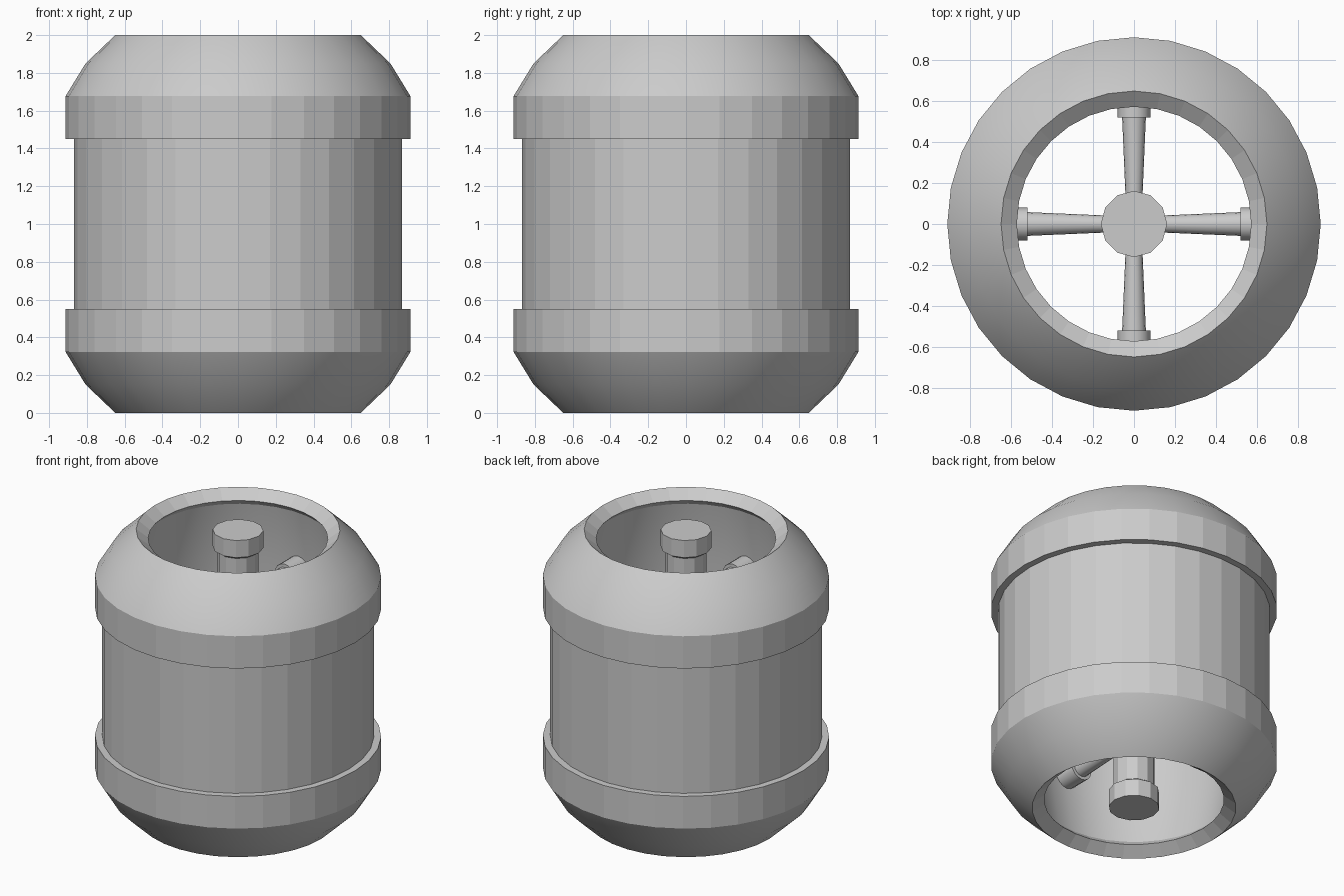
import bpy, bmesh
from math import cos, sin, tau, radians
from mathutils import Matrix

cube = bpy.data.objects.get("Cube")
if cube:
    bpy.data.objects.remove(cube)

steel = bpy.data.materials.new("brushed grey steel")
steel.use_nodes = True
grey = (0.6, 0.6, 0.6, 1)
steel.diffuse_color = grey
steel.node_tree.nodes["Principled BSDF"].inputs["Base Color"].default_value = grey


def lathe(name, profile, sides, smooth=(), closed=False):
    """Revolve (radius, z) points about z; smooth lists the smooth-shaded segments."""
    bm = bmesh.new()
    rings = [[bm.verts.new((r * cos(tau * k / sides), r * sin(tau * k / sides), z))
              for k in range(sides)] for r, z in profile]
    count = len(rings)
    for i in range(count if closed else count - 1):
        a, b = rings[i], rings[(i + 1) % count]
        for k in range(sides):
            n = (k + 1) % sides
            bm.faces.new((a[k], a[n], b[n], b[k])).smooth = i in smooth
    if not closed:
        bm.faces.new(rings[0])
        bm.faces.new(rings[-1])
    bmesh.ops.recalc_face_normals(bm, faces=bm.faces)
    for e in bm.edges:
        f, g = e.link_faces
        e.smooth = f.smooth and g.smooth and e.calc_face_angle() < radians(40)
    mesh = bpy.data.meshes.new(name)
    bm.to_mesh(mesh)
    bm.free()
    mesh.materials.append(steel)
    obj = bpy.data.objects.new(name, mesh)
    bpy.context.collection.objects.link(obj)
    return obj


def mirrored(upper):
    """Continue a top-half profile down through its mirror image about z = 1."""
    return [(r, 2 - z) for r, z in reversed(upper)] + upper


# Hollow vessel: stepped wall, domed shoulders, bevelled lips and bulging liner
half = [(0.867, 1.45), (0.913, 1.45), (0.913, 1.677), (0.807, 1.85),
        (0.65, 2.0), (0.573, 1.94), (0.61, 1.9), (0.68, 1.5)]
outline = mirrored(half)
last = len(outline) - 1
lathe("vessel", outline, 32, smooth=(0, 3, 4, 10, 11, last - 1, last), closed=True)

# Central column with a wider knob at each end
lathe("central_column",
      mirrored([(0.132, 1.86), (0.162, 1.88), (0.162, 2.0)]), 12)

# Tapered spokes with end collars, two crossed sets at each end
spoke = [(0.04, 0.1), (0.058, 0.52), (0.08, 0.52), (0.08, 0.69)]
for axis, height, turns in (("side", 0.58, (0, 180)), ("front_back", 0.52, (90, 270))):
    for level, z in (("lower", height), ("upper", 2 - height)):
        for n, turn in enumerate(turns, 1):
            obj = lathe(f"{level}_{axis}_spoke_{n}", spoke, 16, smooth=(0, 2))
            obj.matrix_world = (Matrix.Translation((0, 0, z))
                                @ Matrix.Rotation(radians(turn), 4, "Z")
                                @ Matrix.Rotation(radians(90), 4, "Y"))
